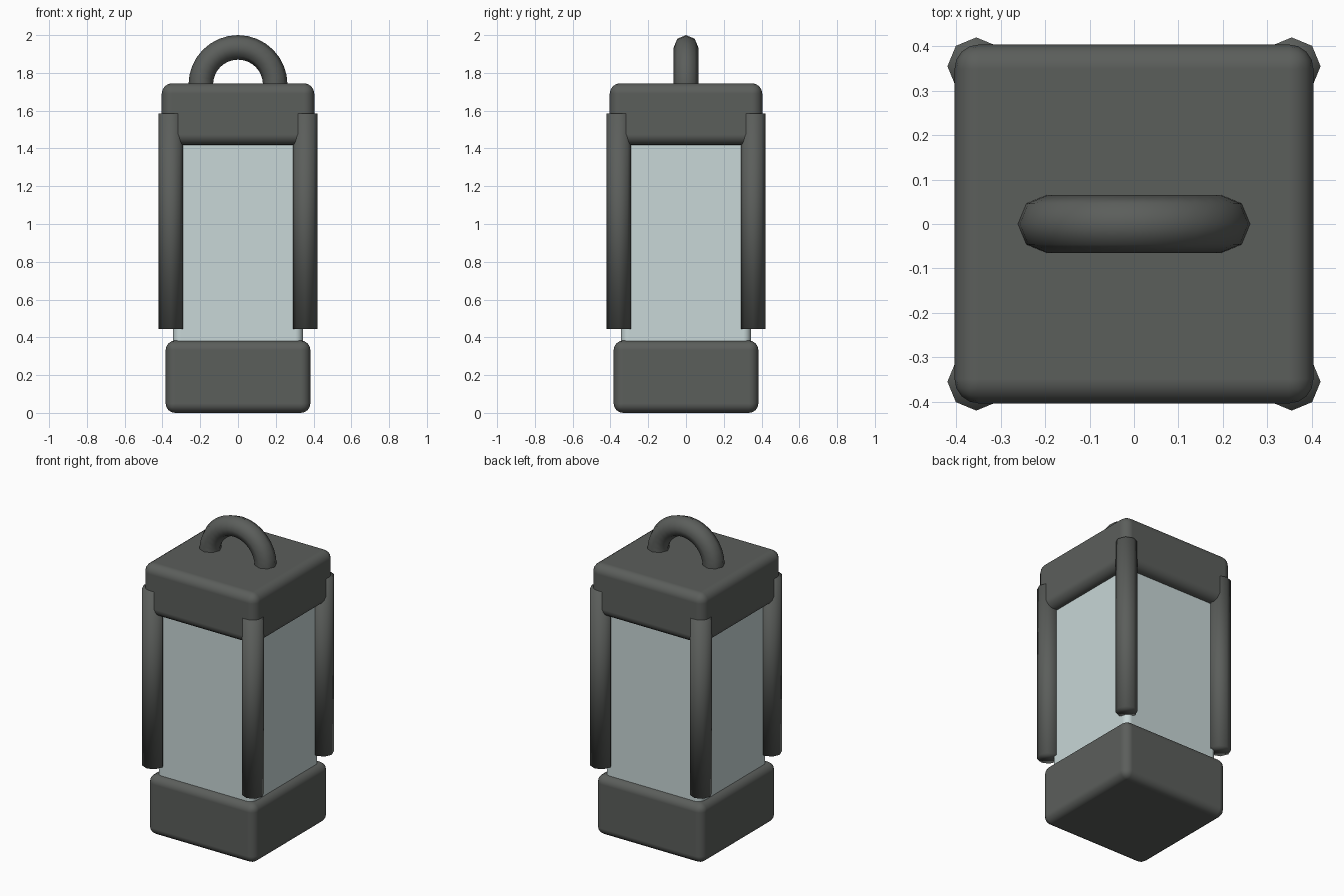
import bpy
import math

if "Cube" in bpy.data.objects:
    bpy.data.objects.remove(bpy.data.objects["Cube"], do_unlink=True)


def make_material(name, colour):
    mat = bpy.data.materials.new(name)
    mat.use_nodes = True
    mat.diffuse_color = colour
    mat.node_tree.nodes["Principled BSDF"].inputs["Base Color"].default_value = colour
    return mat


def finish(name, mat):
    obj = bpy.context.object
    obj.name = name
    obj.data.materials.append(mat)
    bpy.ops.object.shade_smooth()
    return obj


def rounded_box(name, half, bottom, top, radius, mat):
    bpy.ops.mesh.primitive_cube_add(size=1, location=(0, 0, (bottom + top) / 2))
    bpy.context.object.scale = (2 * half, 2 * half, top - bottom)
    bpy.ops.object.transform_apply(location=False, rotation=False, scale=True)
    obj = finish(name, mat)
    bevel = obj.modifiers.new("rounded_edges", "BEVEL")
    bevel.width = radius
    bevel.segments = 4
    bevel.harden_normals = True
    return obj


metal = make_material("dark_grey_metal", (0.105, 0.112, 0.105, 1))
glass = make_material("pale_glass", (0.58, 0.68, 0.68, 1))

# Body: base, glass block and cap
rounded_box("base", 0.383, 0.0, 0.383, 0.05, metal)
rounded_box("glass_block", 0.343, 0.30, 1.50, 0.04, glass)
rounded_box("cap", 0.404, 1.418, 1.745, 0.055, metal)

# Corner posts, hanging from the cap
bottom, top = 0.445, 1.585
for side, x in (("left", 0.355), ("right", -0.355)):
    for end, y in (("front", -0.355), ("back", 0.355)):
        bpy.ops.mesh.primitive_cylinder_add(
            vertices=8, radius=0.065, depth=top - bottom,
            location=(x, y, (bottom + top) / 2))
        finish(f"{end}_{side}_post", metal)

# Carrying ring, its lower half sunk in the cap
bpy.ops.mesh.primitive_torus_add(
    major_segments=32, minor_segments=8, major_radius=0.197, minor_radius=0.065,
    location=(0, 0, 1.738), rotation=(math.pi / 2, 0, 0))
finish("handle_ring", metal)
